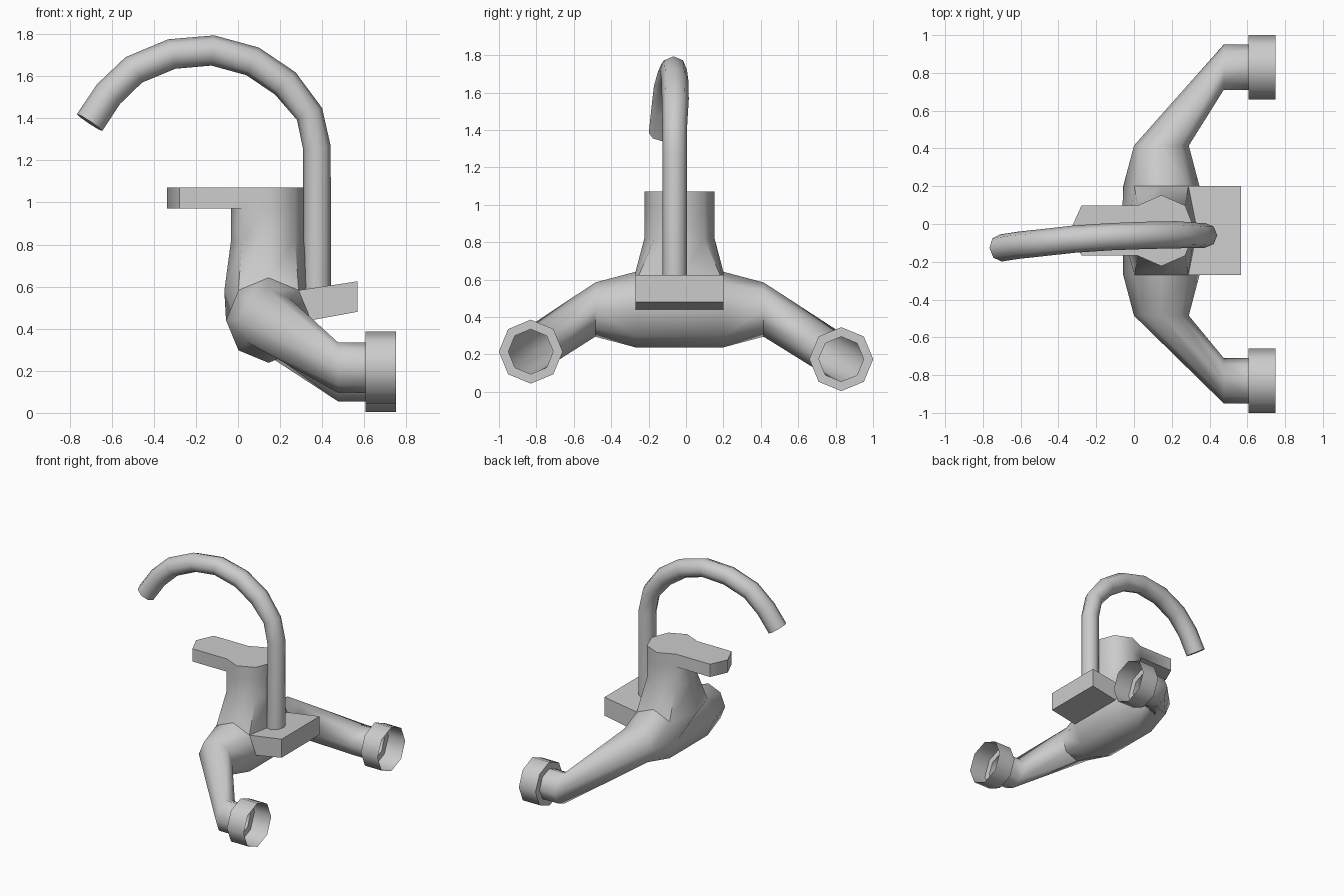
import bpy, bmesh
from math import cos, sin, pi
from mathutils import Vector

if "Cube" in bpy.data.objects:
    bpy.data.objects.remove(bpy.data.objects["Cube"])

CX, CY, CZ, N = 0.145, -0.035, 0.44, 8   # centre of the mixer body
bm = bmesh.new()


def ring(fn):
    return [bm.verts.new(fn(cos(2 * pi * k / N), sin(2 * pi * k / N))) for k in range(N)]


def face(*vs):
    bm.faces.new(vs)


def bridge(a, b, skip=()):
    for k in range(N):
        if k not in skip:
            j = (k + 1) % N
            face(a[k], a[j], b[j], b[k])


def body_ring(y, r):
    return ring(lambda c, s: (CX + r * c, y, CZ + r * s))


# horizontal body, bent arms and open cup flanges on both ends
inner = {}
for side, end_y, end_z in ((1, 0.83, 0.175), (-1, -0.83, 0.215)):
    inner[side] = body_ring(CY + side * 0.235, 0.202)
    rings = [inner[side], body_ring(CY + side * 0.45, 0.145)]
    for x, r in ((0.475, 0.12), (0.605, 0.12), (0.605, 0.171), (0.75, 0.171)):
        rings.append(ring(lambda c, s: (x, end_y - side * r * c, end_z + r * s)))
    for a, b in zip(rings, rings[1:]):
        bridge(a, b)
P, M = inner[1], inner[-1]
bridge(P, M, skip=(0, 1, 2, 3))

# upright column flaring out of the body
front_mid = bm.verts.new((-0.065, CY, 0.58))
back_mid = bm.verts.new((0.335, CY, 0.585))
flare = [back_mid, P[1], P[2], P[3], front_mid, M[3], M[2], M[1]]
col = [ring(lambda c, s: (CX + 0.178 * c, CY + 0.188 * s, z)) for z in (0.82, 0.97, 1.07)]
bridge(flare, col[0])
bridge(col[0], col[1])
bridge(col[1], col[2], skip=(3, 4))
face(P[3], front_mid, M[3], M[4], P[4])

# lever plate pulled from the column top
low, top = [[bm.verts.new((x, CY + y, z)) for x, y in ((-0.278, 0.133), (-0.338, 0), (-0.278, -0.133))]
            for z in (0.97, 1.07)]
lo = [col[1][3]] + low + [col[1][5]]
hi = [col[2][3]] + top + [col[2][5]]
for i in range(4):
    face(lo[i], lo[i + 1], hi[i + 1], hi[i])
face(*lo, col[1][4])
face(*[col[2][k] for k in (5, 6, 7, 0, 1, 2, 3)], *top)

# spout bracket pulled from the back of the body
tp, bp, tm, b_m = [bm.verts.new((0.567, CY + y, z)) for y, z in
                   ((0.235, 0.625), (0.235, 0.48), (-0.235, 0.625), (-0.235, 0.48))]
face(P[1], back_mid, M[1], tm, tp)
face(P[0], P[1], tp, bp)
face(M[1], M[0], b_m, tm)
face(M[0], P[0], bp, b_m)
face(tp, tm, b_m, bp)

bmesh.ops.recalc_face_normals(bm, faces=bm.faces)
mesh = bpy.data.meshes.new("mixer_body")
bm.to_mesh(mesh)
bm.free()
body = bpy.data.objects.new("mixer_body", mesh)
bpy.context.collection.objects.link(body)

# gooseneck spout
path = [(0.375, -0.06, 0.58), (0.375, -0.06, 1.26), (0.34, -0.06, 1.42), (0.225, -0.057, 1.565),
        (0.07, -0.06, 1.67), (-0.12, -0.067, 1.722), (-0.315, -0.08, 1.705), (-0.495, -0.1, 1.63),
        (-0.615, -0.113, 1.515), (-0.705, -0.127, 1.38)]
sm = bmesh.new()
rings = []
for i, p in enumerate(path):
    p = Vector(p)
    a = (p - Vector(path[i - 1])).normalized() if i else Vector((0, 0, 1))
    b = (Vector(path[i + 1]) - p).normalized() if i < len(path) - 1 else a
    t = (a + b).normalized()
    v = Vector((0, 1, 0)) - t * t.y
    v.normalize()
    u = v.cross(t)
    r = 0.066 if i < 3 else 0.072
    rings.append([sm.verts.new(p + r * (u * cos(2 * pi * k / N) + v * sin(2 * pi * k / N))) for k in range(N)])
for a, b in zip(rings, rings[1:]):
    for k in range(N):
        j = (k + 1) % N
        sm.faces.new((a[k], a[j], b[j], b[k]))
sm.faces.new(rings[0])
sm.faces.new(rings[-1])
bmesh.ops.recalc_face_normals(sm, faces=sm.faces)
mesh = bpy.data.meshes.new("spout")
sm.to_mesh(mesh)
sm.free()
spout = bpy.data.objects.new("spout", mesh)
bpy.context.collection.objects.link(spout)

# smooth sides, sharp rims
for ob in (body, spout):
    bpy.ops.object.select_all(action='DESELECT')
    ob.select_set(True)
    bpy.context.view_layer.objects.active = ob
    bpy.ops.object.shade_smooth_by_angle(angle=0.85)
